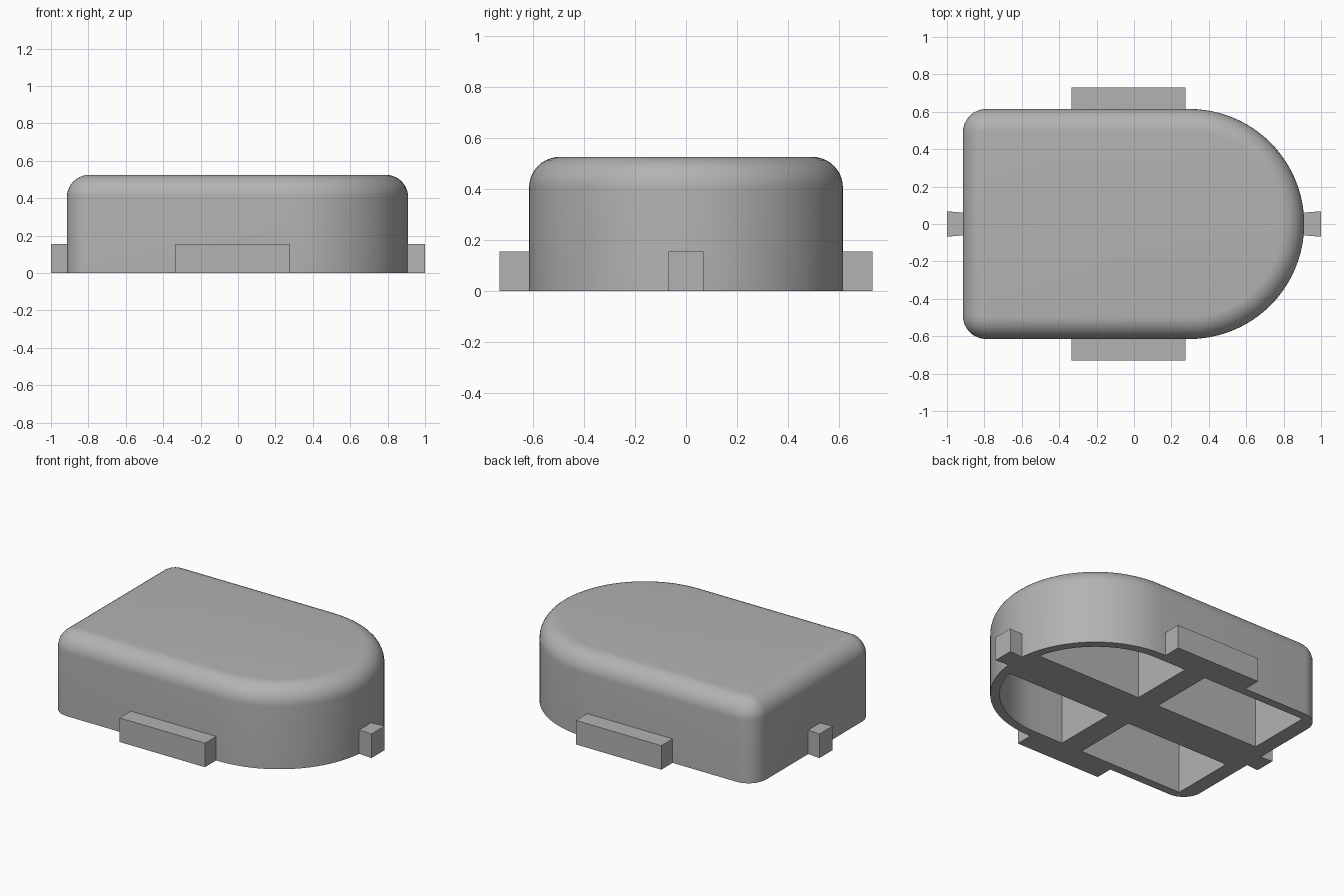
import bpy, bmesh
from math import sin, cos, pi, sqrt, asin

cube = bpy.data.objects.get("Cube")
if cube:
    bpy.data.objects.remove(cube, do_unlink=True)

grey = bpy.data.materials.new("plain_grey")
grey.use_nodes = True
grey.diffuse_color = (0.45, 0.45, 0.45, 1)
grey.node_tree.nodes["Principled BSDF"].inputs["Base Color"].default_value = (0.45, 0.45, 0.45, 1)

HALF_W, HEIGHT, BACK = 0.615, 0.525, -0.915
ROUND_X = 0.295            # centre of the half-round end
CORNER, FILLET = 0.125, 0.12
WALL, RIB_Y = 0.055, 0.135


def arc(cx, cy, r, a0, a1, n):
    return [(cx + r * cos(a0 + (a1 - a0) * i / n),
             cy + r * sin(a0 + (a1 - a0) * i / n)) for i in range(n + 1)]


def outline(inset):
    """Half-round footprint with two rounded corners."""
    r, cx, cy = CORNER - inset, BACK + CORNER, HALF_W - CORNER
    return (arc(ROUND_X, 0, HALF_W - inset, -pi / 2, pi / 2, 48)
            + arc(cx, cy, r, pi / 2, pi, 8)
            + arc(cx, -cy, r, pi, 1.5 * pi, 8))


def loft(name, layers):
    """Closed solid through matching rings given as (points, z)."""
    bm = bmesh.new()
    rings = [[bm.verts.new((x, y, z)) for x, y in pts] for pts, z in layers]
    for low, high in zip(rings, rings[1:]):
        for i in range(len(low)):
            j = (i + 1) % len(low)
            bm.faces.new((low[i], low[j], high[j], high[i]))
    bm.faces.new(rings[0][::-1])
    bm.faces.new(rings[-1])
    bmesh.ops.recalc_face_normals(bm, faces=bm.faces[:])
    mesh = bpy.data.meshes.new(name)
    bm.to_mesh(mesh)
    bm.free()
    mesh.materials.append(grey)
    obj = bpy.data.objects.new(name, mesh)
    bpy.context.collection.objects.link(obj)
    return obj


def prism(name, pts, z0, z1):
    return loft(name, [(pts, z0), (pts, z1)])


# Domed cover with a filleted top edge
layers = [(outline(0), 0)]
for i in range(11):
    a = pi / 2 * i / 10
    layers.append((outline(FILLET * (1 - cos(a))), HEIGHT - FILLET * (1 - sin(a))))
cover = loft("cover", layers)

# Four pockets underneath, leaving a cross of ribs
inner = HALF_W - WALL
start = asin(RIB_Y / inner)
pockets = []
for s in (1, -1):
    square = [(-0.815, s * RIB_Y), (-0.07, s * RIB_Y), (-0.07, s * inner), (-0.815, s * inner)]
    curved = [(0.08, s * RIB_Y)]
    curved += [(x, s * y) for x, y in arc(ROUND_X, 0, inner, start, pi / 2, 24)]
    curved.append((0.08, s * inner))
    pockets += [square, curved]
for pts in pockets:
    cutter = prism("pocket_cutter", pts, -0.1, 0.45)
    cutter.hide_render = True
    mod = cover.modifiers.new("pocket", 'BOOLEAN')
    mod.operation, mod.solver, mod.object = 'DIFFERENCE', 'EXACT', cutter
    bpy.context.view_layer.objects.active = cover
    bpy.ops.object.modifier_apply(modifier=mod.name)
    bpy.data.objects.remove(cutter, do_unlink=True)

bpy.ops.object.select_all(action='DESELECT')
cover.select_set(True)
bpy.context.view_layer.objects.active = cover
bpy.ops.object.shade_smooth_by_angle(angle=pi / 6)

# Tabs around the foot
TAB_H = 0.155
for s, side in ((1, "back"), (-1, "front")):
    y0, y1 = s * (HALF_W - 0.01), s * 0.73
    prism(side + "_tab", [(-0.335, y0), (0.275, y0), (0.275, y1), (-0.335, y1)], 0, TAB_H)
for s, side, root in ((1, "left", 0.895), (-1, "right", 0.905)):
    prism(side + "_tab", [(s * root, -0.06), (s, -0.068), (s, 0.068), (s * root, 0.06)], 0, TAB_H)
